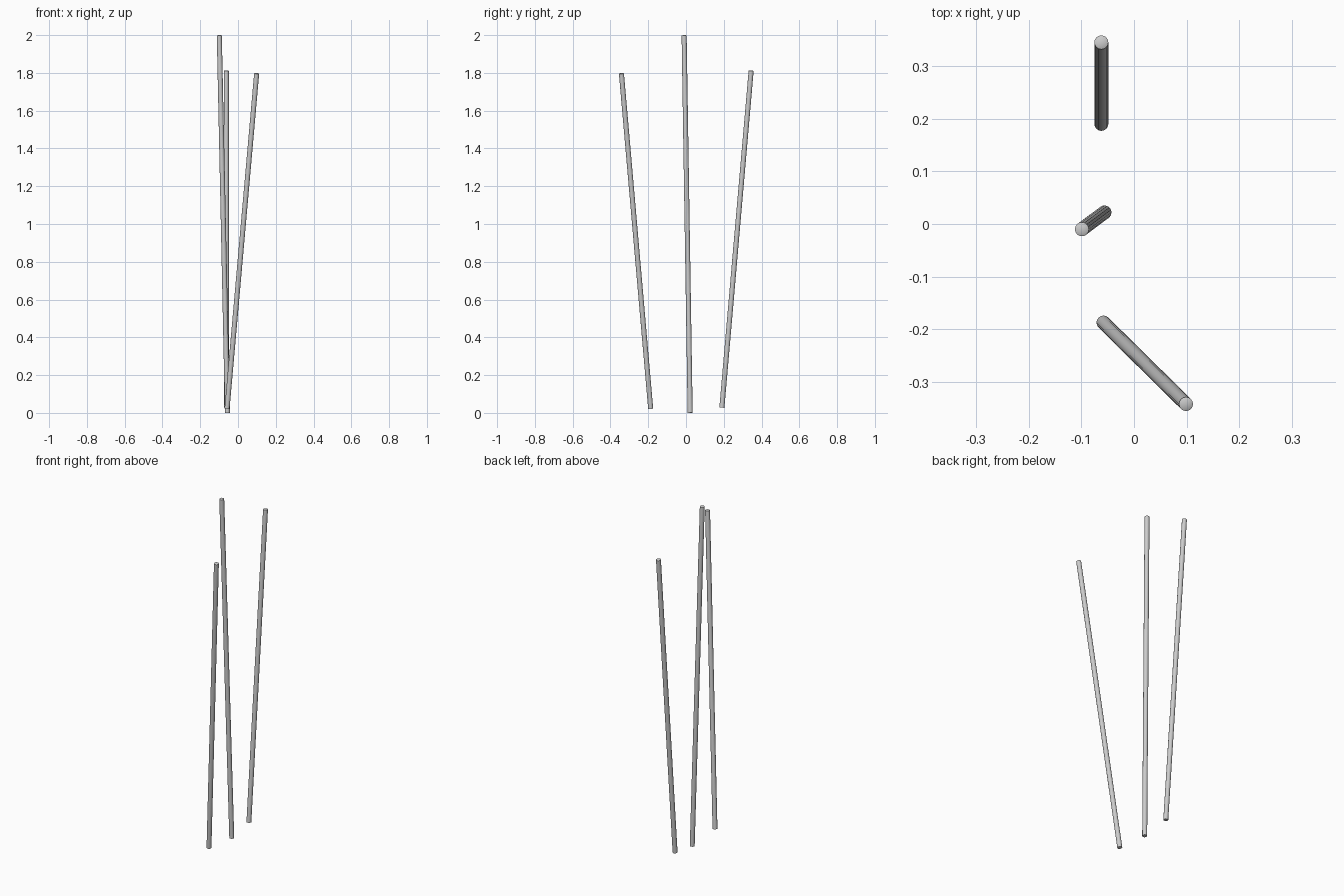
import bpy, bmesh, math
from mathutils import Vector, Matrix

if "Cube" in bpy.data.objects:
    bpy.data.objects.remove(bpy.data.objects["Cube"])

RADIUS = 0.0133
SIDES = 16


def rod(name, bottom, top):
    """Slim round rod between two points, with a slightly crowned top end."""
    a, b = Vector(bottom), Vector(top)
    axis = b - a
    length = axis.length
    crown = 0.003
    bm = bmesh.new()
    # shaft rings: bottom, shoulder, top rim
    rings = []
    for r, z in ((RADIUS, 0), (RADIUS, length - crown), (RADIUS * 0.7, length - crown * 0.3)):
        rings.append([bm.verts.new((r * math.cos(2 * math.pi * i / SIDES),
                                    r * math.sin(2 * math.pi * i / SIDES), z))
                      for i in range(SIDES)])
    for lo, hi in zip(rings, rings[1:]):
        for i in range(SIDES):
            j = (i + 1) % SIDES
            bm.faces.new((lo[i], lo[j], hi[j], hi[i]))
    # end caps
    bm.faces.new(list(reversed(rings[0])))
    tip = bm.verts.new((0, 0, length))
    for i in range(SIDES):
        bm.faces.new((rings[-1][i], rings[-1][(i + 1) % SIDES], tip))
    rot = Vector((0, 0, 1)).rotation_difference(axis).to_matrix().to_4x4()
    bm.transform(Matrix.Translation(a) @ rot)
    mesh = bpy.data.meshes.new(name)
    bm.to_mesh(mesh)
    bm.free()
    ob = bpy.data.objects.new(name, mesh)
    bpy.context.collection.objects.link(ob)
    bpy.ops.object.select_all(action='DESELECT')
    ob.select_set(True)
    bpy.context.view_layer.objects.active = ob
    bpy.ops.object.shade_smooth_by_angle(angle=math.radians(40))
    return ob


# three leaning rods
rod("back_rod", (-0.062, 0.190, 0.028), (-0.062, 0.345, 1.813))
rod("middle_rod", (-0.056, 0.022, 0.0005), (-0.099, -0.010, 2.0))
rod("front_rod", (-0.058, -0.187, 0.022), (0.099, -0.342, 1.799))
